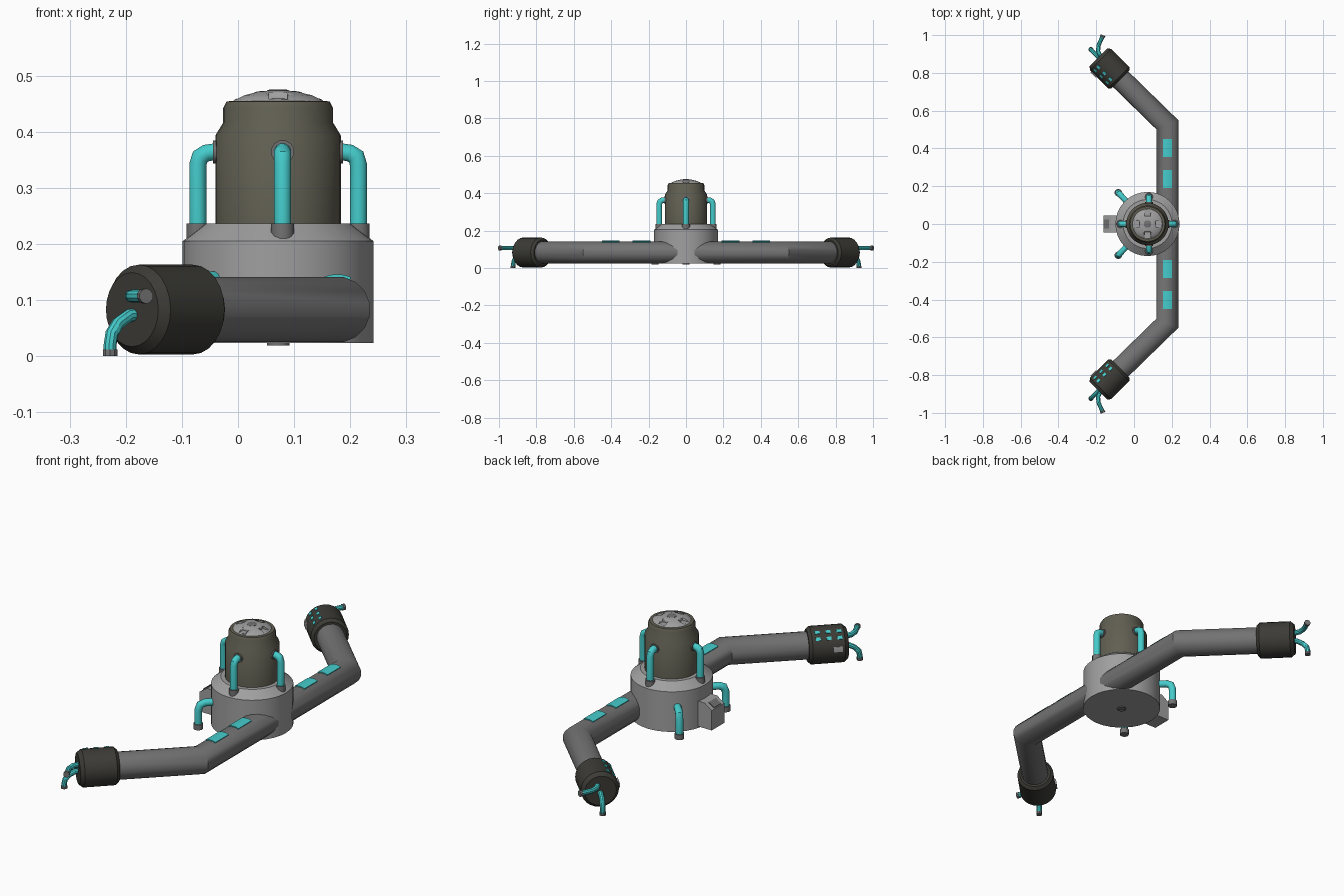
import bpy, bmesh
from math import sin, cos, pi, radians
from mathutils import Vector as V

if "Cube" in bpy.data.objects:
    bpy.data.objects.remove(bpy.data.objects["Cube"])


def material(name, rgb):
    m = bpy.data.materials.new(name)
    m.diffuse_color = (*rgb, 1)
    m.use_nodes = True
    m.node_tree.nodes["Principled BSDF"].inputs["Base Color"].default_value = m.diffuse_color
    return m


CYAN = material("cyan", (0.06, 0.6, 0.6))
DARK = material("dark_rubber", (0.045, 0.044, 0.037))
OLIVE = material("olive_metal", (0.12, 0.115, 0.085))
STEEL = material("steel", (0.17, 0.17, 0.17))
LIGHT = material("light_steel", (0.35, 0.35, 0.35))
CX = 0.0715                                  # hub axis


def finish(name, bm, mat):
    bmesh.ops.remove_doubles(bm, verts=bm.verts, dist=1e-5)
    bmesh.ops.recalc_face_normals(bm, faces=bm.faces)
    me = bpy.data.meshes.new(name)
    bm.to_mesh(me)
    bm.free()
    me.materials.append(mat)
    ob = bpy.data.objects.new(name, me)
    bpy.context.collection.objects.link(ob)
    bpy.ops.object.select_all(action='DESELECT')
    ob.select_set(True)
    bpy.context.view_layer.objects.active = ob
    bpy.ops.object.shade_smooth_by_angle(angle=radians(32))
    return ob


def skin(bm, rings):
    """Join rings of vertices and cap both ends."""
    n = len(rings[0])
    for a, b in zip(rings, rings[1:]):
        for i in range(n):
            bm.faces.new((a[i], a[(i + 1) % n], b[(i + 1) % n], b[i]))
    bm.faces.new(rings[0])
    bm.faces.new(rings[-1])


def lathe(name, profile, mat, origin, axis=(0, 0, 1), segs=32):
    bm = bmesh.new()
    q = V(axis).to_track_quat('Z', 'Y')
    skin(bm, [[bm.verts.new(V(origin) + q @ V((r * cos(2 * pi * i / segs), r * sin(2 * pi * i / segs), z)))
               for i in range(segs)] for r, z in profile])
    return finish(name, bm, mat)


def tube(name, path, r, mat, segs=12):
    """Sweep a circle along a path with mitred corners."""
    bm = bmesh.new()
    p = [V(c) for c in path]
    d = [(b - a).normalized() for a, b in zip(p, p[1:])]
    q = d[0].to_track_quat('Z', 'Y')
    cur = [p[0] + q @ V((r * cos(2 * pi * (i + .5) / segs), r * sin(2 * pi * (i + .5) / segs), 0))
           for i in range(segs)]
    rings = [cur]
    for k in range(1, len(p)):
        n = d[k - 1] + d[k] if k < len(d) else d[-1]
        cur = [v + d[k - 1] * ((p[k] - v).dot(n) / d[k - 1].dot(n)) for v in cur]
        rings.append(cur)
    skin(bm, [[bm.verts.new(v) for v in ring] for ring in rings])
    return finish(name, bm, mat)


def prism(name, pts, vec, mat):
    bm = bmesh.new()
    skin(bm, [[bm.verts.new(V(p) + V(vec) * t) for p in pts] for t in (0, 1)])
    return finish(name, bm, mat)


def curved_plate(name, origin, axis, side, r0, r1, a0, a1, start, length, mat):
    """Plate wrapped on a cylinder; angles in degrees from the top toward side."""
    ang = [radians(a0 + (a1 - a0) * i / 4) for i in range(5)]
    ring = [(r1, a) for a in ang] + [(r0, a) for a in reversed(ang)]
    pts = [V(origin) + axis * start + side * (r * sin(a)) + V((0, 0, r * cos(a))) for r, a in ring]
    return prism(name, pts, axis * length, mat)


# Central hub, motor housing and slotted cap
lathe("hub_base", [(.17, .023), (.17, .205), (.13, .236), (.1, .236)], LIGHT, (CX, 0, 0))
lathe("motor_housing", [(.112, .225), (.112, .393), (.098, .416), (.098, .442), (.092, .454), (.06, .456)],
      OLIVE, (CX, 0, 0))
cap = lathe("top_cap", [(.084, .45), (.078, .457), (.062, .465), (.035, .472), (.01, .473)], LIGHT,
            (CX, 0, 0), segs=24)
bm = bmesh.new()
for k in range(4):
    a = k * pi / 2
    sx, sy = (.03, .032) if k % 2 == 0 else (.032, .03)
    vs = bmesh.ops.create_cube(bm, size=1)["verts"]
    for v in vs:
        v.co = V((v.co.x * sx + CX + .058 * cos(a), v.co.y * sy + .058 * sin(a), v.co.z * .04 + .4775))
cutter = finish("slot_cutter", bm, DARK)
cutter.hide_render = True
mod = cap.modifiers.new("slots", 'BOOLEAN')
mod.object = cutter
mod.solver = 'EXACT'
bpy.context.view_layer.objects.active = cap
bpy.ops.object.modifier_apply(modifier=mod.name)
bpy.data.objects.remove(cutter)
lathe("cap_hub", [(.02, .465), (.02, .4735), (.015, .475)], STEEL, (CX, 0, 0), segs=16)

# Drain ring under the hub
lathe("drain_ring", [(.02, .03), (.02, .019), (.015, .019), (.015, .022)], STEEL, (CX, 0, 0), segs=16)

# Upper coolant pipes, four around the motor
for k in range(4):
    a = k * pi / 2
    off = V((CX + (.008 if k % 2 else 0), 0, 0))

    def at(r, z):
        return off + V((r * cos(a), r * sin(a), z))
    tube(f"upper_pipe_{k}", [at(.143, .22), at(.143, .342), at(.139, .355), at(.128, .362), at(.1, .366)], .0155, CYAN)
    tube(f"upper_pipe_foot_{k}", [at(.143, .207), at(.143, .236)], .021, STEEL)
    tube(f"upper_pipe_collar_{k}", [at(.1, .364), at(.116, .364)], .021, STEEL)

# Lower drain pipes, two on the left side
for s in (1, -1):
    a = radians(180 - s * 47)

    def at(r, z):
        return V((CX + r * cos(a), r * sin(a), z))
    tube(f"lower_pipe_{s}", [at(.15, .135), at(.2, .135), at(.219, .127), at(.227, .105), at(.227, .035)], .016, CYAN)
    tube(f"lower_pipe_foot_{s}", [at(.227, .02), at(.227, .044)], .02, STEEL)

# Control box on the left side
prism("control_box", [(-.05, -.045, .03), (-.161, -.045, .03), (-.161, -.045, .12), (-.125, -.045, .145),
                      (-.05, -.045, .145)], (0, .09, 0), LIGHT)
prism("control_screen", [(-.157, -.025, .121), (-.131, -.025, .139), (-.133, -.025, .144), (-.159, -.025, .126)],
      (0, .05, 0), STEEL)

# Bent main arm
Z = .083
tube("main_arm", [(-.1, -.795, Z), (.177, -.525, Z), (.177, .525, Z), (-.1, .795, Z)], .059, STEEL, 16)

for s in (1, -1):
    # Cyan plates on the arm
    for y in (.19, .355):
        curved_plate(f"arm_plate_{s}_{y}", (.177, 0, Z), V((0, s, 0)), V((1, 0, 0)), .052, .063, -23, 23, y, .095, CYAN)

    # End pod with chamfered rims
    axis = V((-1, s, 0)).normalized()
    side = V((-1, -s, 0)).normalized()
    c = (-.13, s * .824, Z)
    lathe(f"end_pod_{s}", [(.068, -.083), (.08, -.07), (.08, .066), (.066, .083)], DARK, c, axis, segs=24)

    # Indicator lights and clip on the pod
    for row, ang in enumerate((22, 44)):
        for k in range(3):
            curved_plate(f"pod_light_{s}_{row}_{k}", c, axis, side, .074, .083, ang, ang + 10,
                         -.055 + k * .045, .02, CYAN)
    curved_plate(f"pod_clip_{s}", c, axis, side, .074, .086, 75, 92, .015, .042, LIGHT)

    # Outward hose and downward hose from the pod end
    def hose(name, pts):
        tube(name, [(x, s * y, z) for x, y, z in pts], .0115, CYAN, 10)
        e, f = V(pts[-1]), V(pts[-2])
        d = (e - f).normalized()
        a, b = e - d * .006, e + d * .006
        tube(name + "_fitting", [(a.x, s * a.y, a.z), (b.x, s * b.y, b.z)], .0135, STEEL, 10)

    hose(f"outer_hose_{s}", [(-.16, .87, .107), (-.18, .893, .107), (-.19, .915, .107), (-.188, .945, .107),
                             (-.178, .968, .107), (-.166, .994, .107)])
    hose(f"down_hose_{s}", [(-.17, .868, .075), (-.195, .89, .072), (-.214, .908, .058), (-.225, .92, .04),
                            (-.228, .924, .02), (-.228, .924, .006)])
